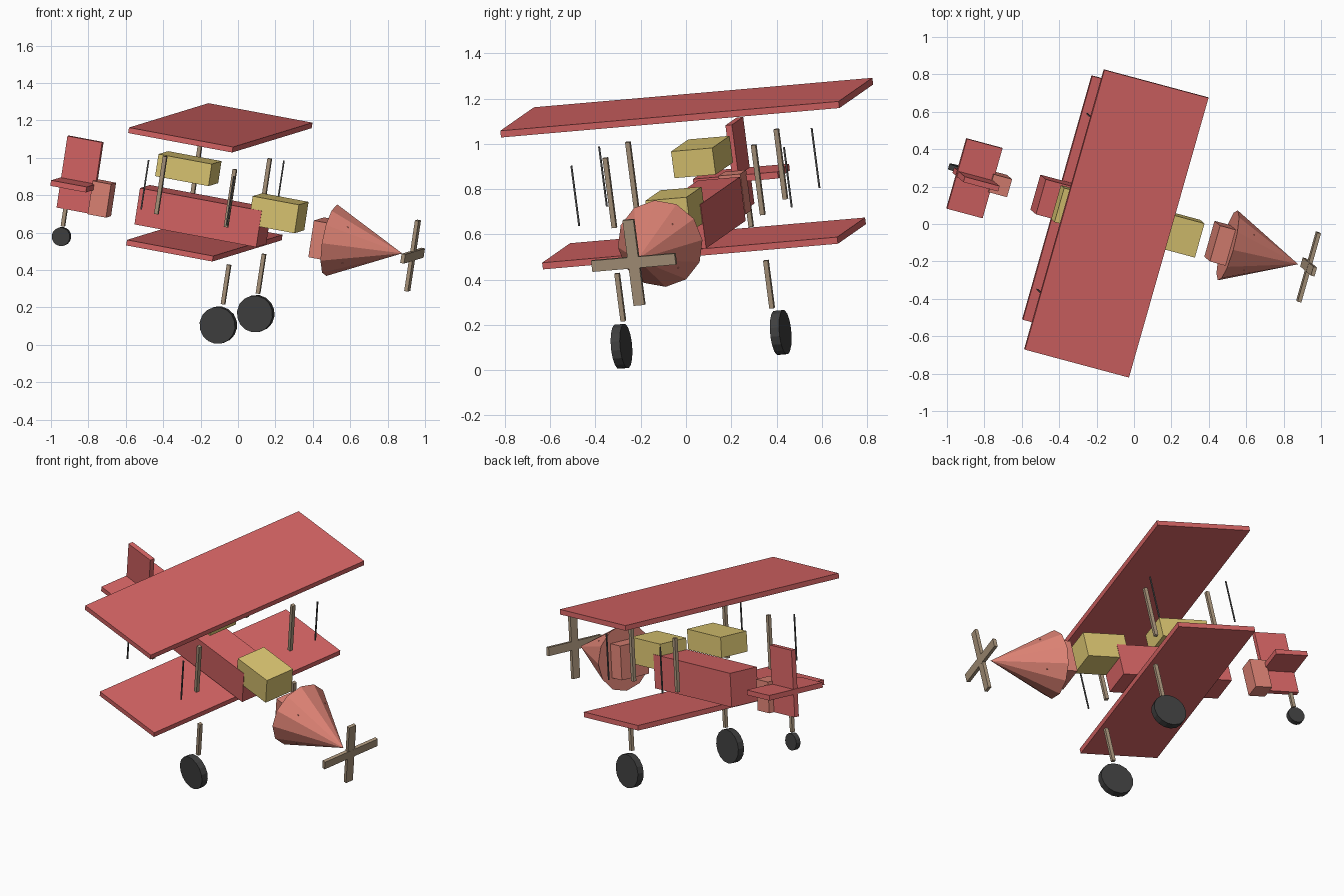
import bpy, bmesh
from math import radians, pi
from mathutils import Matrix, Vector

if "Cube" in bpy.data.objects:
    bpy.data.objects.remove(bpy.data.objects["Cube"])

# Tilted aircraft frame: x = nose, y = left wing, z = up
nose = Vector((0.951, -0.255, -0.178)).normalized()
left = Vector((0.275, 0.958, 0.083))
up = nose.cross(left).normalized()
left = up.cross(nose)
FRAME = Matrix.Translation(left * 0.074) @ Matrix((nose, left, up)).transposed().to_4x4()


def material(name, rgb):
    m = bpy.data.materials.new(name)
    m.diffuse_color = (*rgb, 1)
    m.use_nodes = True
    m.node_tree.nodes["Principled BSDF"].inputs["Base Color"].default_value = m.diffuse_color
    return m


RED = material("red", (0.68, 0.13, 0.13))
SALMON = material("salmon", (0.74, 0.23, 0.18))
YELLOW = material("yellow", (0.72, 0.57, 0.17))
WOOD = material("wood", (0.40, 0.30, 0.20))
RUBBER = material("rubber", (0.05, 0.05, 0.05))
WIRE = material("wire", (0.10, 0.10, 0.10))


def finish(name, bm, mat):
    me = bpy.data.meshes.new(name)
    bm.to_mesh(me)
    bm.free()
    me.materials.append(mat)
    ob = bpy.data.objects.new(name, me)
    ob.matrix_world = FRAME
    bpy.context.collection.objects.link(ob)
    return ob


def box(name, centre, size, mat):
    bm = bmesh.new()
    bmesh.ops.create_cube(bm, size=1, matrix=Matrix.Translation(centre) @ Matrix.Diagonal((*size, 1)))
    return finish(name, bm, mat)


def cone(name, centre, r1, r2, depth, sides, turn, mat):
    bm = bmesh.new()
    bmesh.ops.create_cone(bm, cap_ends=True, segments=sides, radius1=r1, radius2=r2,
                          depth=depth, matrix=Matrix.Translation(centre) @ turn)
    return finish(name, bm, mat)


ALONG_X = Matrix.Rotation(pi / 2, 4, 'Y')
ALONG_Y = Matrix.Rotation(pi / 2, 4, 'X')

# Wings
box("upper_wing", (-0.297, 0, 1.123), (0.585, 1.56, 0.03), RED)
box("lower_wing", (-0.291, 0, 0.512), (0.485, 1.36, 0.03), RED)

# Body and cockpit blocks
box("fuselage", (-0.318, 0, 0.638), (0.685, 0.195, 0.198), RED)
box("front_cowl", (0.092, 0, 0.728), (0.26, 0.19, 0.155), YELLOW)
box("rear_cockpit", (-0.438, 0, 0.875), (0.30, 0.19, 0.12), YELLOW)

# Nose: engine block inside a pointed cone, with crossed propeller blades
box("engine_block", (0.416, 0, 0.638), (0.195, 0.2, 0.2), SALMON)
cone("nose_cone", (0.604, 0, 0.638), 0.195, 0, 0.396, 12, ALONG_X, SALMON)
box("propeller_blade_vertical", (0.861, 0, 0.636), (0.02, 0.05, 0.385), WOOD)
box("propeller_blade_horizontal", (0.861, 0, 0.636), (0.021, 0.385, 0.05), WOOD)

# Tail
box("tail_block", (-0.886, 0, 0.631), (0.103, 0.1, 0.182), SALMON)
box("tail_fin", (-1.025, 0, 0.735), (0.195, 0.03, 0.39), RED)
box("tailplane", (-1.027, 0, 0.688), (0.2, 0.39, 0.03), RED)
box("tail_leg", (-1.076, 0, 0.495), (0.02, 0.02, 0.1), WOOD)
cone("tail_wheel", (-1.075, 0, 0.389), 0.05, 0.05, 0.03, 16, ALONG_Y, RUBBER)

# Mirrored struts, rigging wires and landing gear
for side, s in (("left", 1), ("right", -1)):
    for end, e in (("front", 1), ("rear", -1)):
        box(f"{end}_{side}_strut", (-0.288 + 0.196 * e, 0.342 * s, 0.806), (0.021, 0.021, 0.315), WOOD)
        box(f"{end}_{side}_wire", (-0.292 + 0.24 * e, 0.49 * s, 0.812), (0.007, 0.007, 0.27), WIRE)
    box(f"{side}_gear_leg", (-0.044, 0.343 * s, 0.344), (0.021, 0.021, 0.215), WOOD)
    cone(f"{side}_wheel", (-0.046, 0.367 * s, 0.124), 0.099, 0.099, 0.042, 16, ALONG_Y, RUBBER)
